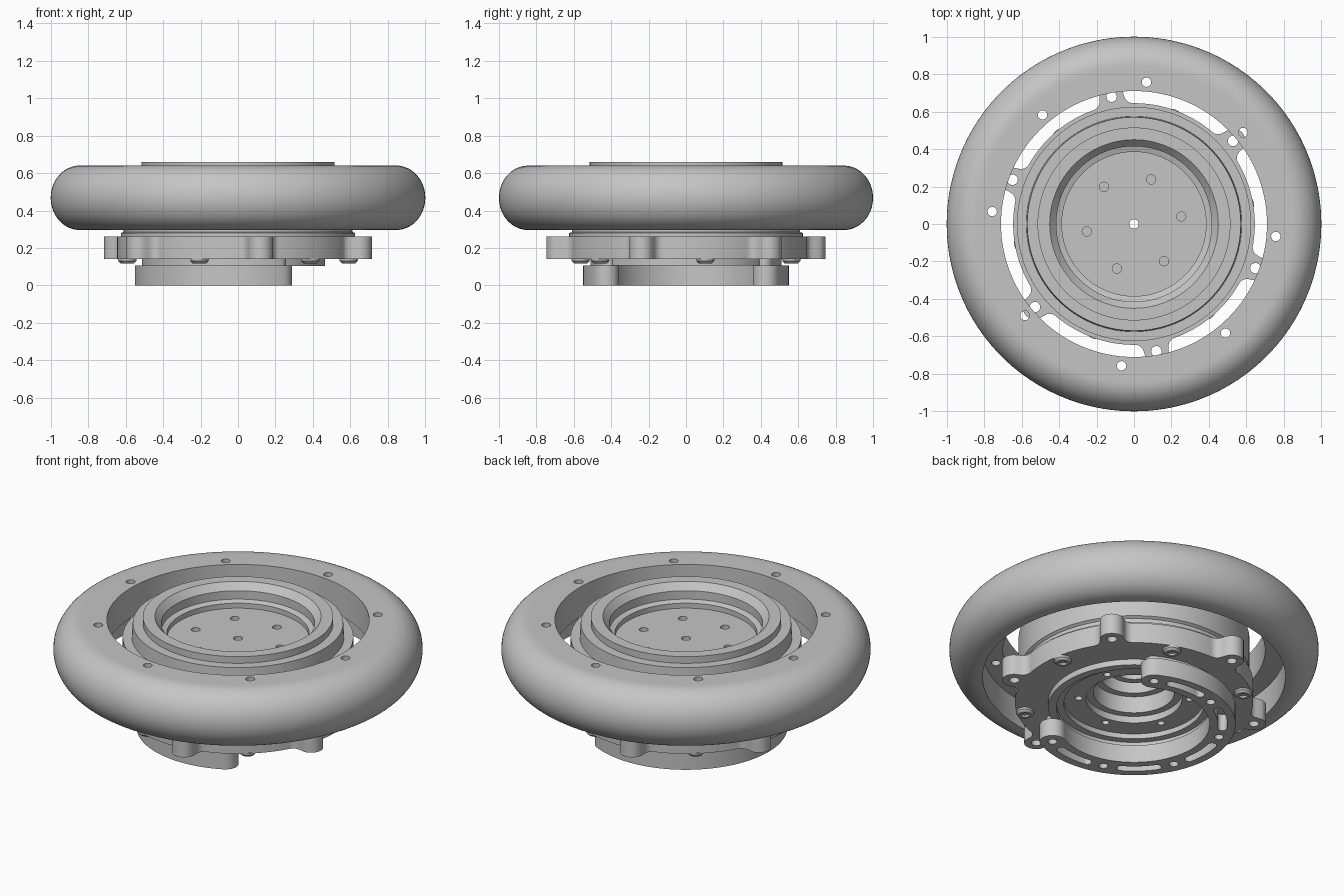
import bpy, bmesh
from math import sin, cos, pi, radians, degrees, sqrt, acos

old = bpy.data.objects.get("Cube")
if old:
    bpy.data.objects.remove(old, do_unlink=True)

# One plain grey material
grey = bpy.data.materials.new("machined_grey")
grey.use_nodes = True
tone = (0.56, 0.56, 0.56, 1)
grey.diffuse_color = tone
grey.node_tree.nodes["Principled BSDF"].inputs["Base Color"].default_value = tone


def finish(obj):
    obj.data.materials.clear()
    obj.data.materials.append(grey)
    bpy.ops.object.select_all(action='DESELECT')
    obj.select_set(True)
    bpy.context.view_layer.objects.active = obj
    bpy.ops.object.shade_smooth_by_angle(angle=radians(35))
    return obj


def lathe(name, profile, steps=128, centre=(0, 0)):
    """Revolve a closed (radius, z) profile around a vertical axis."""
    bm = bmesh.new()
    vs = [bm.verts.new((r, 0, z)) for r, z in profile]
    edges = [bm.edges.new((a, b)) for a, b in zip(vs, vs[1:] + vs[:1])]
    bmesh.ops.spin(bm, geom=vs + edges, cent=(0, 0, 0), axis=(0, 0, 1),
                   angle=2 * pi, steps=steps, use_duplicate=False)
    bmesh.ops.remove_doubles(bm, verts=bm.verts, dist=1e-5)
    bmesh.ops.recalc_face_normals(bm, faces=bm.faces)
    mesh = bpy.data.meshes.new(name)
    bm.to_mesh(mesh)
    bm.free()
    obj = bpy.data.objects.new(name, mesh)
    obj.location = (*centre, 0)
    bpy.context.collection.objects.link(obj)
    return finish(obj)


def plate(name, loops, z0, z1):
    """Extrude an outline with holes into a flat plate."""
    curve = bpy.data.curves.new(name, 'CURVE')
    curve.dimensions = '2D'
    curve.fill_mode = 'BOTH'
    curve.extrude = (z1 - z0) / 2
    for loop in loops:
        sp = curve.splines.new('POLY')
        sp.points.add(len(loop) - 1)
        for p, (x, y) in zip(sp.points, loop):
            p.co = (x, y, 0, 1)
        sp.use_cyclic_u = True
    obj = bpy.data.objects.new(name, curve)
    obj.location.z = (z0 + z1) / 2
    bpy.context.collection.objects.link(obj)
    bpy.ops.object.select_all(action='DESELECT')
    obj.select_set(True)
    bpy.context.view_layer.objects.active = obj
    bpy.ops.object.convert(target='MESH')
    obj = bpy.context.object
    bm = bmesh.new()
    bm.from_mesh(obj.data)
    bmesh.ops.remove_doubles(bm, verts=bm.verts, dist=1e-5)
    bmesh.ops.recalc_face_normals(bm, faces=bm.faces)
    bm.to_mesh(obj.data)
    bm.free()
    return finish(obj)


def polar(r, deg):
    return r * cos(radians(deg)), r * sin(radians(deg))


def circle(r, n=128, c=(0, 0)):
    return [(c[0] + r * cos(2 * pi * i / n), c[1] + r * sin(2 * pi * i / n)) for i in range(n)]


def hole_ring(r, size, first, count):
    return [circle(size, 20, polar(r, first + i * 360 / count)) for i in range(count)]


def curved_slot(r, w, a0, a1, n=48):
    """Round-ended band of half width w along an arc."""
    pts = [polar(r + w, a0 + (a1 - a0) * i / n) for i in range(n + 1)]
    for end, start in ((a1, 0), (a0, 180)):
        cx, cy = polar(r, end)
        for i in range(1, 10):
            dx, dy = polar(w, end + start + 18 * i)
            pts.append((cx + dx, cy + dy))
        if end == a1:
            pts += [polar(r - w, a1 + (a0 - a1) * i / n) for i in range(n + 1)]
    return pts


# Rounded outer tyre
arc = [(0.845 + 0.155 * sin(pi * i / 32), 0.468 - 0.172 * cos(pi * i / 32)) for i in range(33)]
lathe("tyre", [(0.82, 0.296)] + arc + [(0.82, 0.64)], 160)

# Drilled rim plate inside the tyre
plate("rim_plate", [circle(0.825, 160), circle(0.71)] + hole_ring(0.76, 0.025, 40, 8), 0.46, 0.64)

# Central hub with stepped collar, cup and hollow underside
lathe("hub", [(0.625, 0.26), (0.625, 0.28), (0.61, 0.285), (0.61, 0.31), (0.625, 0.32),
              (0.625, 0.54), (0.575, 0.54), (0.57, 0.62), (0.515, 0.62), (0.515, 0.66),
              (0.45, 0.66), (0.415, 0.62), (0.415, 0.57), (0.385, 0.56), (0.385, 0.50),
              (0.025, 0.50), (0.025, 0.42), (0.18, 0.42), (0.18, 0.30), (0.22, 0.30),
              (0.22, 0.20), (0.38, 0.20), (0.38, 0.13), (0.42, 0.13), (0.42, 0.105),
              (0.465, 0.105), (0.465, 0.26)])
plate("cup_floor", [circle(0.387), circle(0.025, 20)] + hole_ring(0.255, 0.025, 9, 6), 0.50, 0.53)
plate("underside_floor", [circle(0.382), circle(0.26)] + hole_ring(0.30, 0.02, 21, 6), 0.16, 0.20)
lathe("inner_boss", [(0.10, 0.42), (0.10, 0.34), (0.14, 0.34), (0.14, 0.42)], 64)

# Bracket outline: round body with six filleted lugs
body, lug_at, lug, fillet = 0.645, 0.69, 0.066, 0.05
far = body + fillet
blend_end = degrees(acos((far ** 2 + lug_at ** 2 - (lug + fillet) ** 2) / (2 * far * lug_at)))
blend_start = blend_end * lug / (lug + fillet)


def bracket_radius(deg):
    d = abs((deg - 40 + 30) % 60 - 30)
    if d >= blend_end:
        return body
    if d > blend_start:
        a = radians(blend_end - d)
        return far * cos(a) - sqrt(max(0, fillet ** 2 - (far * sin(a)) ** 2))
    a = radians(d)
    return lug_at * cos(a) + sqrt(max(0, lug ** 2 - (lug_at * sin(a)) ** 2))


outline = [polar(bracket_radius(i * 0.5), i * 0.5) for i in range(720)]
plate("lug_bracket", [outline, circle(0.455)] + hole_ring(0.69, 0.028, 40, 6), 0.14, 0.262)

# Button-head bolts between the lugs
for i in range(6):
    lathe(f"bolt_{i + 1}", [(0.0, 0.13), (0.022, 0.13), (0.022, 0.118), (0.036, 0.118),
                            (0.048, 0.13), (0.05, 0.145), (0.0, 0.145)],
          24, polar(0.6, 10 + 60 * i))

# Open mounting arc at the base, with holes and slots, on a narrower spacer
first, step = 63, 46.8
last = first + step * 5
cuts = [circle(0.025, 20, polar(0.48, first + step * i)) for i in range(6)]
cuts += [curved_slot(0.48, 0.025, first + step * (i + 0.25), first + step * (i + 0.75), 12)
         for i in range(5)]
plate("mounting_arc", [curved_slot(0.48, 0.07, first, last, 90)] + cuts, 0.0, 0.106)
plate("arc_spacer", [curved_slot(0.468, 0.044, first, last, 90)], 0.10, 0.145)
